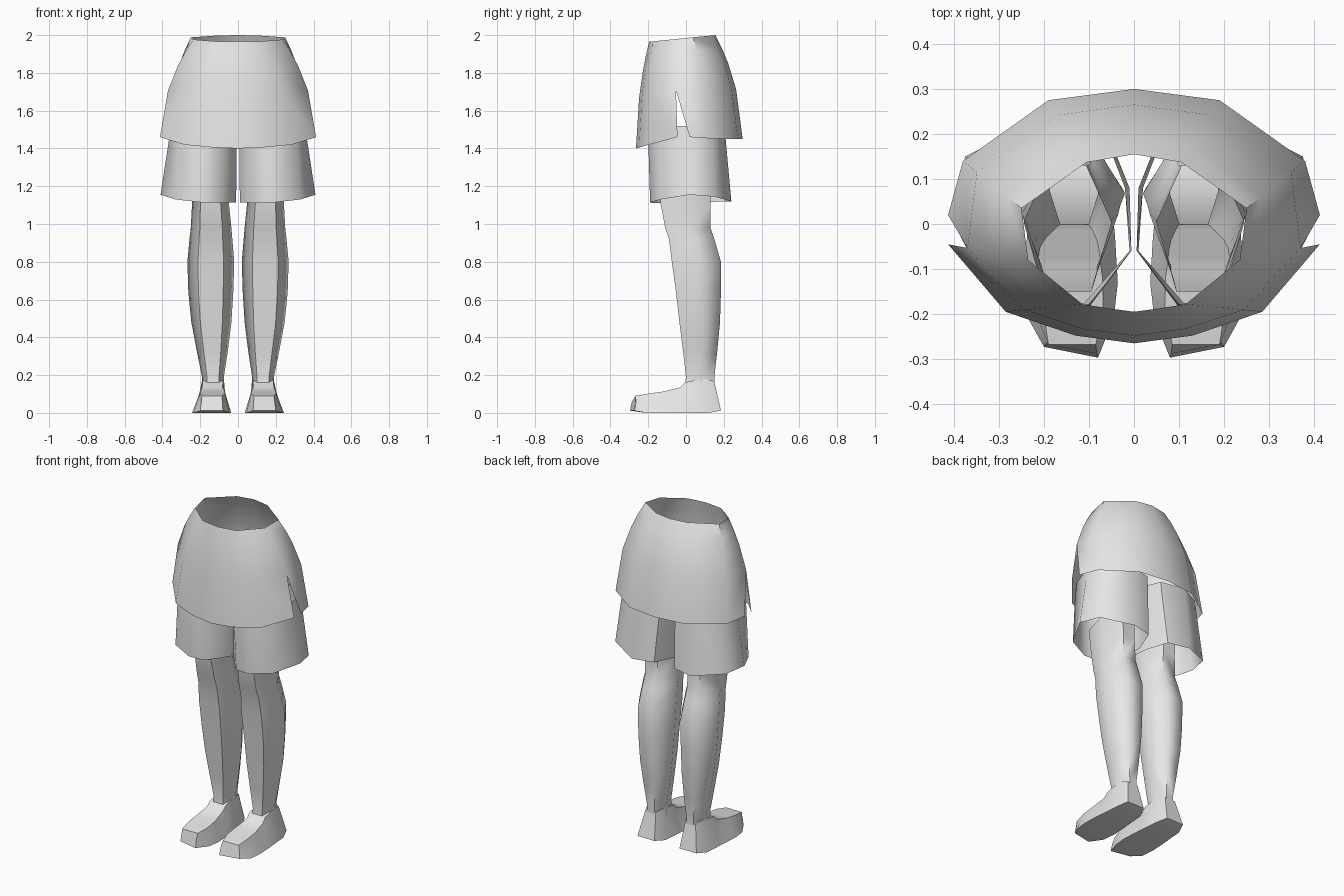
import bpy, bmesh, math

cube = bpy.data.objects.get("Cube")
if cube:
    bpy.data.objects.remove(cube, do_unlink=True)

grey = bpy.data.materials.new("light_grey")
grey.use_nodes = True
grey.diffuse_color = (0.8, 0.8, 0.8, 1)
grey.node_tree.nodes["Principled BSDF"].inputs["Base Color"].default_value = (0.8, 0.8, 0.8, 1)


def lerp(a, b, t):
    return a + (b - a) * t


def finish(name, bm, angle=50):
    """Turn a left-half bmesh into a mirrored, shaded object."""
    bmesh.ops.recalc_face_normals(bm, faces=bm.faces[:])
    mesh = bpy.data.meshes.new(name)
    bm.to_mesh(mesh)
    bm.free()
    mesh.materials.append(grey)
    ob = bpy.data.objects.new(name, mesh)
    bpy.context.collection.objects.link(ob)
    bpy.ops.object.select_all(action='DESELECT')
    ob.select_set(True)
    bpy.context.view_layer.objects.active = ob
    bpy.ops.object.shade_smooth_by_angle(angle=math.radians(angle))
    mirror = ob.modifiers.new("Mirror", 'MIRROR')
    mirror.use_clip = True
    return ob


def loft(bm, rings, closed=True, caps=False):
    """Bridge successive rings of points with quads."""
    rows = [[bm.verts.new(p) for p in ring] for ring in rings]
    n = len(rows[0])
    for a, b in zip(rows, rows[1:]):
        for i in range(n if closed else n - 1):
            j = (i + 1) % n
            bm.faces.new((a[i], a[j], b[j], b[i]))
    if caps:
        bm.faces.new(rows[0])
        bm.faces.new(rows[-1])
    return rows


# Skirt: open shell from waist to hem, columns run front centre to back centre
waist = [(0, -.195), (.06, -.187), (.115, -.178), (.235, -.08),
         (.25, .035), (.105, .137), (0, .155)]
hem = [(0, -.265, 1.40), (.13, -.248, 1.405), (.285, -.195, 1.42), (.413, -.045, 1.46),
       (.38, .14, 1.452), (.19, .275, 1.45), (0, .30, 1.45)]
SLIT = 3
rings = []
for down, out in ((0, 0), (.13, .25), (.27, .47), (.52, .76), (1, 1)):
    ring = []
    for (wx, wy), (hx, hy, hz) in zip(waist, hem):
        wz = 1.965 + (wy + .195) * .1
        ring.append((lerp(wx, hx, out), lerp(wy, hy, out), lerp(wz, hz, down)))
    rings.append(ring)
bm = bmesh.new()
rows = loft(bm, rings, closed=False)
# Side slit: the back panel gets its own hem corner
back_face = next(f for f in bm.faces
                 if rows[-1][SLIT] in f.verts and rows[-1][SLIT + 1] in f.verts)
bm.faces.remove(back_face)
corner = bm.verts.new((.413, .02, 1.46))
bm.faces.new((rows[-2][SLIT], rows[-2][SLIT + 1], rows[-1][SLIT + 1], corner))
finish("skirt", bm)

# Shorts: one open tube per leg
cuff = [(.01, -.06, 1.115), (.11, -.175, 1.11), (.20, -.19, 1.115), (.33, -.135, 1.13),
        (.41, .02, 1.155), (.375, .15, 1.145), (.20, .24, 1.12), (.07, .21, 1.12),
        (.02, .08, 1.115)]
upper = [(.006, -.06), (.10, -.185), (.20, -.20), (.31, -.14),
         (.365, .02), (.335, .14), (.20, .21), (.05, .18), (.01, .08)]
bm = bmesh.new()
loft(bm, [cuff,
          [(x, y, 1.45) for x, y in upper],
          [(x * .98, y * .96, 1.52) for x, y in upper]])
finish("shorts", bm)

# Legs: rows are height, inner x, outer x, front y, back y
leg_rows = [(1.26, .05, .245, -.15, .13), (1.11, .048, .243, -.135, .13),
            (.98, .035, .25, -.11, .13), (.92, .03, .257, -.09, .15),
            (.80, .02, .268, -.075, .185), (.64, .025, .263, -.053, .185),
            (.48, .035, .247, -.035, .18), (.32, .055, .217, -.015, .165),
            (.19, .075, .19, 0, .15), (.12, .07, .195, -.01, .155)]
section = [(1, .1), (.55, -1), (-.55, -1), (-1, .1), (-.42, 1), (.42, 1)]
bm = bmesh.new()
loft(bm, [[(lerp(xi, xo, (u + 1) / 2), lerp(yf, yb, (v + 1) / 2), z) for u, v in section]
          for z, xi, xo, yf, yb in leg_rows])
finish("legs", bm, 60)

# Feet: rows are sole y, top y, sole x range, top x range, top height
foot_rows = [(.185, .15, .085, .20, .10, .17, .17),
             (.12, .10, .055, .225, .08, .188, .185),
             (.00, -.005, .045, .235, .08, .188, .165),
             (-.03, -.03, .042, .238, .082, .19, .138),
             (-.13, -.12, .036, .243, .07, .20, .116),
             (-.21, -.20, .045, .235, .068, .20, .105),
             (-.285, -.268, .08, .20, .085, .19, .093)]
bm = bmesh.new()
rings = []
for yb, yt, bi, bo, ti, to, zt in foot_rows:
    zb = .015 if yb < -.25 or yb > .15 else .003
    skew = -.012 if yb < -.25 else 0   # the inner toe reaches further forward
    ym, zm = lerp(yb, yt, .55), lerp(zb, zt, .55)
    rings.append([(bi, yb + skew, zb), (bo, yb - skew, zb),
                  (lerp(bo, to, .55), ym - skew, zm), (to, yt, zt),
                  (ti, yt, zt), (lerp(bi, ti, .55), ym + skew, zm)])
# Keep the sole on the ground
low = min(p[2] for r in rings for p in r)
rings = [[(x, y, z - low) for x, y, z in r] for r in rings]
loft(bm, rings, caps=True)
finish("feet", bm, 55)
